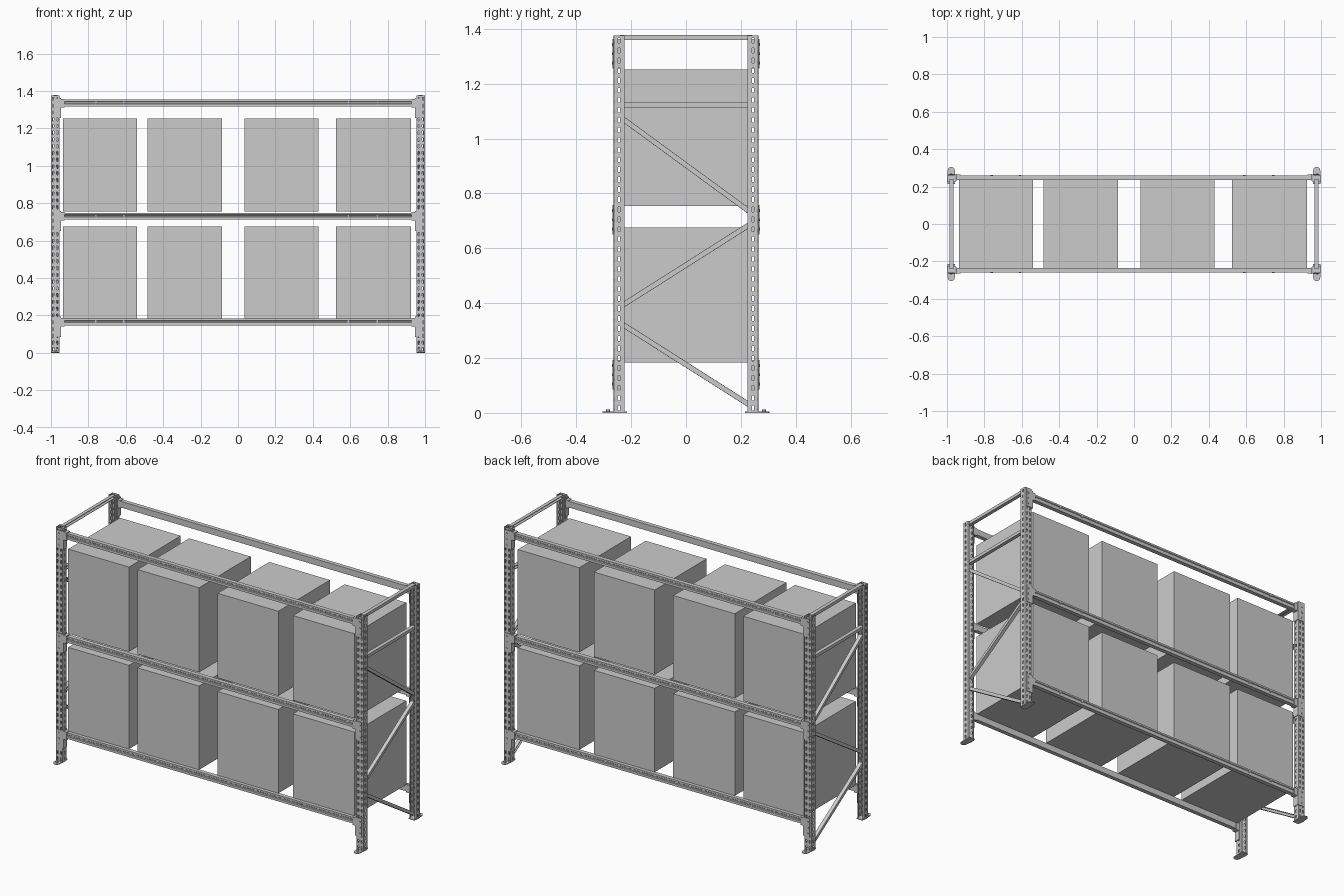
import bpy, bmesh, math
from mathutils import Vector, Matrix

if "Cube" in bpy.data.objects:
    bpy.data.objects.remove(bpy.data.objects["Cube"])


def finish(name, bm, sx=1, sy=1, thick=0):
    """Flip a part into its quadrant and turn it into an object."""
    bmesh.ops.scale(bm, vec=(sx, sy, 1), verts=bm.verts)
    bmesh.ops.recalc_face_normals(bm, faces=bm.faces)
    me = bpy.data.meshes.new(name)
    bm.to_mesh(me)
    bm.free()
    ob = bpy.data.objects.new(name, me)
    bpy.context.collection.objects.link(ob)
    if thick:
        mod = ob.modifiers.new("sheet", 'SOLIDIFY')
        mod.thickness = thick
        mod.offset = 0
    return ob


def add_box(bm, lo, hi):
    lo, hi = Vector(lo), Vector(hi)
    m = Matrix.Translation((lo + hi) / 2) @ Matrix.Diagonal((*(hi - lo), 1))
    bmesh.ops.create_cube(bm, size=1, matrix=m)


def add_bolt(bm, x, y, z, r, depth):
    m = Matrix.Translation((x, y, z)) @ Matrix.Rotation(math.pi / 2, 4, 'X')
    bmesh.ops.create_cone(bm, cap_ends=True, segments=8, radius1=r, radius2=r,
                          depth=depth, matrix=m)


def sweep(bm, profile, a, b, u, v, closed):
    """Run a 2D profile (axes u, v) straight from a to b."""
    a, b, u, v = map(Vector, (a, b, u, v))
    ends = [[bm.verts.new(p + u * s + v * t) for s, t in profile] for p in (a, b)]
    n = len(profile)
    for i in range(n if closed else n - 1):
        j = (i + 1) % n
        bm.faces.new((ends[0][i], ends[0][j], ends[1][j], ends[1][i]))
    if closed:
        for e in ends:
            bm.faces.new(e)


CX, FRONT, TOP = 0.977, 0.262, 1.375
LEVELS = (0.165, 0.73, 1.335)

# Perforated lipped channel: x offset from post centre, depth behind the web
POST = [(-.013, .036), (-.021, .036), (-.021, .022), (-.021, .014), (-.021, 0),
        (-.015, 0), (-.007, 0), (.007, 0), (.015, 0), (.021, 0),
        (.021, .014), (.021, .022), (.021, .036), (.013, .036)]
HOLES = {2, 5, 7, 10}


def upright(sx, sy):
    bm = bmesh.new()
    pitch, rows = TOP / 38, []
    for k in range(38):
        for f in (0.25, 0.75):
            rows.append((k + f) * pitch)
    rows = [0] + rows + [TOP]
    grid = []
    for k, z in enumerate(rows):
        taper = .0015 if k % 2 else 0      # slots narrow toward the bottom
        line = []
        for i, (x, d) in enumerate(POST):
            if i in (5, 7):
                x += taper
            if i in (6, 8):
                x -= taper
            line.append(bm.verts.new((CX + x, -FRONT + d, z)))
        grid.append(line)
    for k in range(len(rows) - 1):
        for i in range(len(POST) - 1):
            if k % 2 and i in HOLES:
                continue
            bm.faces.new((grid[k][i], grid[k][i + 1], grid[k + 1][i + 1], grid[k + 1][i]))
    finish("upright", bm, sx, sy, .003)


def foot(sx, sy):
    # Plate with a rounded outer end, and an anchor bolt
    bm = bmesh.new()
    r = .019
    pts = [(r, -.215), (-r, -.215)]
    pts += [(-r * math.cos(t * math.pi / 8), -.286 - r * math.sin(t * math.pi / 8))
            for t in range(9)]
    sweep(bm, pts, (CX, 0, 0), (CX, 0, .005), (1, 0, 0), (0, 1, 0), True)
    bmesh.ops.create_cone(bm, cap_ends=True, segments=6, radius1=.007, radius2=.007, depth=.008,
                          matrix=Matrix.Translation((CX, -.284, .008)))
    finish("foot_plate", bm, sx, sy)


def connector(sx, sy, z):
    # Angle plate hooked on the post front and inner side
    bm = bmesh.new()
    lo, hi = z - .08, z + .028
    add_box(bm, (.947, -.268, lo), (.99, -.2645, hi))
    add_box(bm, (.947, -.268, lo), (.951, -.232, hi))
    add_box(bm, (.928, -.2645, z - .024), (.947, -.234, z + .022))
    for k in range(3):
        add_bolt(bm, .978, -.2685, lo + .02 + k * .034, .005, .004)
    finish("beam_connector", bm, sx, sy)


def beam(sy, z):
    # Box section with a shallow groove along its outer face
    prof = [(-.26, -.018), (-.26, -.004), (-.256, -.001), (-.256, .005), (-.26, .008),
            (-.26, .018), (-.235, .018), (-.235, -.018)]
    bm = bmesh.new()
    sweep(bm, prof, (-.95, 0, z), (.95, 0, z), (0, 1, 0), (0, 0, 1), True)
    for x in (-.76, -.61, .59, .745):
        add_bolt(bm, x, -.258, z + .002, .006, .007)
    finish("beam", bm, 1, sy)


def brace(name, sx, a, b):
    # U-channel between the front and back posts, given as (y, z) ends
    a, b = Vector((.975, *a)), Vector((.975, *b))
    v = (b - a).normalized().cross(Vector((1, 0, 0)))
    prof = [(-.010, -.008), (.010, -.008), (.010, .008), (-.010, .008)]
    bm = bmesh.new()
    sweep(bm, prof, a, b, (1, 0, 0), v, False)
    finish(name, bm, sx, 1, .003)


for sx in (-1, 1):
    for sy in (-1, 1):
        upright(sx, sy)
        foot(sx, sy)
        for z in LEVELS:
            connector(sx, sy, z)
    for z in (1.122, 1.368):
        brace("horizontal_brace", sx, (-.24, z), (.24, z))
    for z0, z1 in ((.325, .03), (.39, .685), (1.075, .735)):
        brace("diagonal_brace", sx, (-.235, z0), (.23, z1))

for sy in (-1, 1):
    for z in LEVELS:
        beam(sy, z)

# Stored cartons on the two lower levels
for z0, z1 in ((.183, .675), (.755, 1.252)):
    for x0, x1 in ((-.935, -.54), (-.485, -.085), (.035, .43), (.525, .925)):
        bm = bmesh.new()
        add_box(bm, (x0, -.24, z0), (x1, .24, z1))
        finish("carton", bm)
